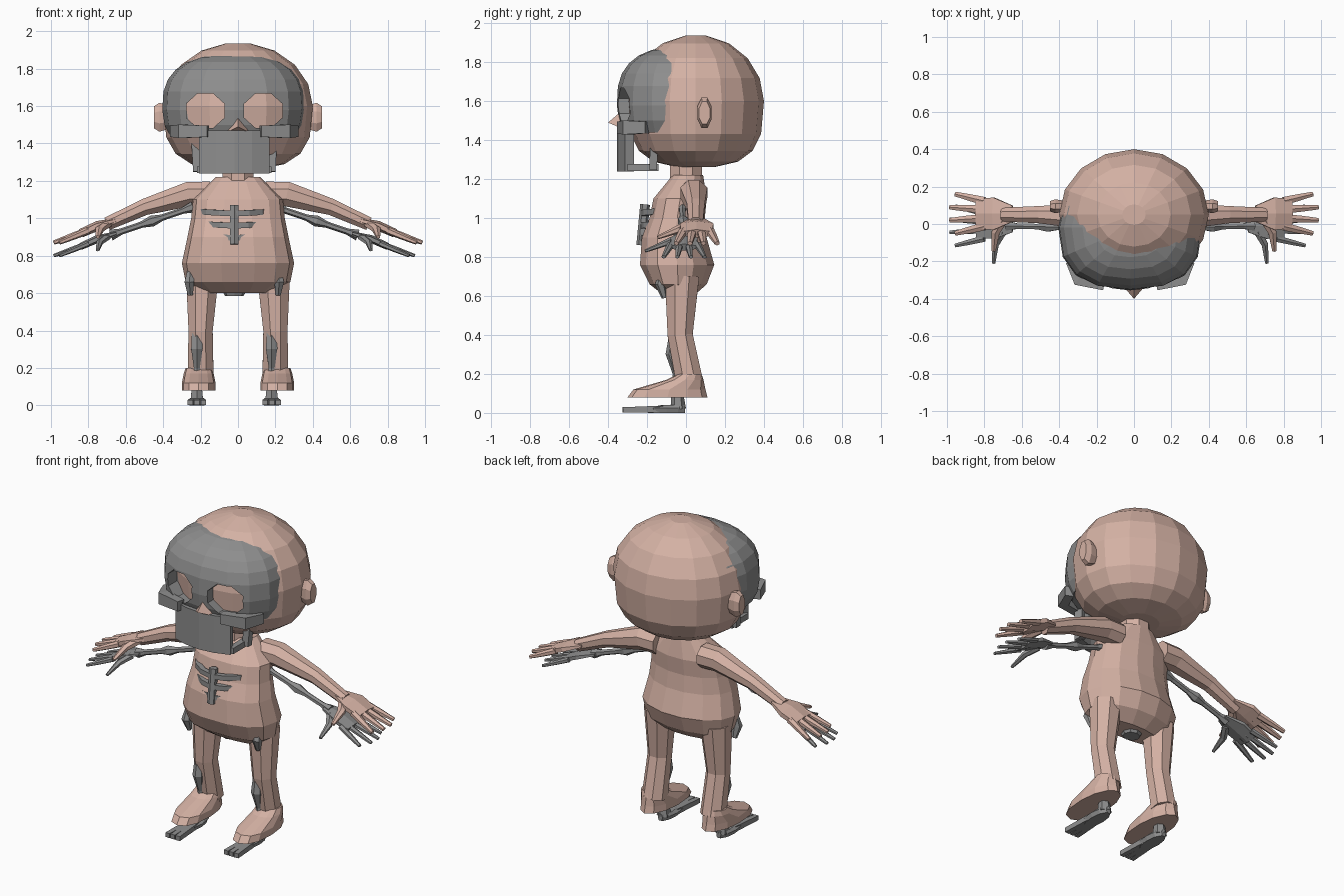
import bpy, bmesh
from math import cos, sin, pi, sqrt, copysign
from mathutils import Vector

if "Cube" in bpy.data.objects:
    bpy.data.objects.remove(bpy.data.objects["Cube"])


def make_material(name, red, green, blue):
    material = bpy.data.materials.new(name)
    material.use_nodes = True
    colour = (red, green, blue, 1)
    material.diffuse_color = colour
    material.node_tree.nodes["Principled BSDF"].inputs["Base Color"].default_value = colour
    return material


SKIN = make_material("skin", .66, .44, .37)
BONE = make_material("grey_bone", .27, .27, .27)
BONE_SHIFT = -.02  # the skeleton sits a little to one side


def finish(name, bm, material):
    """Turn a bmesh into an object of one colour."""
    bmesh.ops.recalc_face_normals(bm, faces=bm.faces)
    mesh = bpy.data.meshes.new(name)
    bm.to_mesh(mesh)
    bm.free()
    mesh.materials.append(material)
    obj = bpy.data.objects.new(name, mesh)
    bpy.context.collection.objects.link(obj)
    if material == BONE:
        obj.location.x = BONE_SHIFT
    return obj


def bridge(name, rings, material):
    """Join rings of points with quads and cap both ends."""
    bm = bmesh.new()
    loops = [[bm.verts.new(point) for point in ring] for ring in rings]
    for lower, upper in zip(loops, loops[1:]):
        for i in range(len(lower)):
            bm.faces.new((lower[i - 1], lower[i], upper[i], upper[i - 1]))
    bm.faces.new(loops[0])
    bm.faces.new(loops[-1])
    return finish(name, bm, material)


def soften(value, power):
    """Push a sine or cosine outwards to make a rounder, boxier curve."""
    return copysign(abs(value) ** (2 / power), value)


def loft(name, rows, material, centre=0, sides=12, power=2.5, mirror=1):
    """Stack rows of (height, half width, front, back); the front is boxier."""
    rings = []
    for z, half, front, back in rows:
        ring = []
        for i in range(sides):
            angle = 2 * pi * i / sides
            bulge = power if sin(angle) < 0 else 2
            x = centre + half * soften(cos(angle), bulge)
            y = (front + back) / 2 + (back - front) / 2 * soften(sin(angle), bulge)
            ring.append((mirror * x, y, z))
        rings.append(ring)
    return bridge(name, rings, material)


def ball(name, centre, radii, material, power, above, below, lowest):
    """Loft a faceted ball, with its own fullness above and below the middle."""
    rows = []
    steps = 9
    for k in range(steps):
        angle = lowest + (.45 * pi - lowest) * k / (steps - 1)
        bulge = above if angle > 0 else below
        spread = soften(cos(angle), bulge)
        depth = radii.y * spread
        rows.append((centre.z + radii.z * soften(sin(angle), bulge), radii.x * spread,
                     centre.y - depth, centre.y + depth))
    return loft(name, rows, material, sides=16, power=power)


def limb(name, path, radii, material, sides=6, mirror=1, flat=1):
    """Sweep a polygon along a path; flat is its height over its width."""
    path = [Vector((mirror * x, y, z)) for x, y, z in path]
    turn = pi / sides
    grow = sqrt(2) if sides == 4 else 1
    rings = []
    for k, point in enumerate(path):
        along = (path[min(k + 1, len(path) - 1)] - path[max(k - 1, 0)]).normalized()
        guide = Vector((0, 1, 0)) if abs(along.z) > .8 else Vector((0, 0, 1))
        across = along.cross(guide).normalized()
        over = across.cross(along) * flat
        ring = []
        for i in range(sides):
            angle = turn * (2 * i + 1)
            ring.append(point + grow * radii[k] * (across * cos(angle) + over * sin(angle)))
        rings.append(ring)
    return bridge(name, rings, material)


def hand(prefix, wrist, material, girth, mirror):
    """Palm, four fanned fingers and a thumb, all placed from the wrist."""
    def digit(name, path, radii, flat=.8):
        points = [wrist + Vector(step) for step in path]
        limb(prefix + name, points, [girth * r for r in radii], material, mirror=mirror, flat=flat)

    digit("palm", [(-.03, 0, .01), (.07, 0, -.02), (.16, 0, -.06)], (.05, .1, .09), .26)
    for k in range(4):
        fan = k - 1.5
        root = Vector((.12, .045 * fan, -.045))
        tip = Vector((.32 - .03 * abs(fan), .07 * fan, -.11))
        digit("finger", [root, root.lerp(tip, .5), tip], (.025, .021, .014))
    digit("thumb", [(.02, -.03, -.01), (.06, -.1, -.04), (.07, -.2, -.08)], (.03, .025, .012))


# head, neck and torso
ball("head", Vector((0, .05, 1.6)), Vector((.4, .35, .34)), SKIN, 2, 2, 3, -.45 * pi)
limb("neck", [(0, 0, 1.18), (0, 0, 1.28)], (.09, .09), SKIN, 8)
loft("torso", [(.6, .2, -.11, .04), (.66, .28, -.19, .11), (.76, .3, -.24, .15), (.9, .27, -.23, .11),
               (1, .25, -.19, .1), (1.1, .24, -.17, .11), (1.22, .12, -.07, .09)], SKIN, sides=14)

# nose: a small pyramid
bm = bmesh.new()
for corner in ((0, -.33, 1.55), (.06, -.33, 1.46), (-.06, -.33, 1.46), (0, -.4, 1.49)):
    bm.verts.new(corner)
bmesh.ops.convex_hull(bm, input=bm.verts)
finish("nose", bm, SKIN)

# skull with two cut eye sockets
skull = ball("skull", Vector((0, -.02, 1.6)), Vector((.385, .335, .28)), BONE, 2.5, 2.5, 2.5, -pi / 6)
for side in (1, -1):
    cutter = limb("socket_cutter", [(.155, -.5, 1.575), (.155, -.2, 1.575)], (.11, .11), BONE, 8, side, .9)
    cutter.hide_render = True
    socket = skull.modifiers.new("socket", "BOOLEAN")
    socket.object = cutter
    socket.solver = "EXACT"
    bpy.context.view_layer.update()
    with bpy.context.temp_override(object=skull, active_object=skull, selected_objects=[skull]):
        bpy.ops.object.modifier_apply(modifier=socket.name)
    bpy.data.objects.remove(cutter)

# jaw plate curving round the mouth
limb("jaw", [(.09 * k, .01 * k * k - .33, 1.355) for k in range(-2, 3)], [.025] * 5, BONE, 4, flat=4.6)

# rib cage and pelvis
limb("breastbone", [(0, -.21, 1.07), (0, -.23, .86)], (.025, .025), BONE)
for row in range(3):
    reach = .2 - .015 * row
    height = 1.025 - .065 * row
    turns = [pi * k / 8 for k in range(-4, 5)]
    arc = [(reach * sin(a), -.02 - .2 * cos(a), height + .01 * abs(a)) for a in turns]
    limb("rib", arc, [.015] * len(arc), BONE, 4)
loft("pelvis", [(.585, .05, -.09, 0), (.66, .09, -.12, .05)], BONE, sides=8)

for side, prefix in ((1, "left_"), (-1, "right_")):
    def part(name, path, radii, material, sides=6, flat=1):
        limb(prefix + name, path, radii, material, sides, side, flat)

    part("ear", [(x, .095, 1.54) for x in (.36, .42, .45)], (.03, .04, .03), SKIN, 8, 2.1)

    # leg and foot
    part("leg", [(.19, -.02, .7), (.2, -.03, .4), (.2, .02, .15)], (.095, .07, .075), SKIN, 8)
    loft(prefix + "foot", [(.2, .07, -.04, .08), (.17, .08, -.1, .09), (.12, .09, -.27, .1),
                           (.08, .09, -.3, .11)], SKIN, .21, mirror=side)

    # arm and hand
    part("arm", [(.15, .04, 1.13), (.26, .04, 1.13), (.5, .05, 1.06), (.7, .05, .97)],
         (.075, .075, .05, .04), SKIN, 8, .95)
    hand(prefix + "hand_", Vector((.68, .055, .98)), SKIN, 1, side)

    # cheekbone and back of the jaw
    part("cheekbone", [(.14, -.33, 1.465), (.28, -.3, 1.465), (.32, -.2, 1.465)], (.025, .03, .025), BONE, 4, 1.2)
    part("jaw_bar", [(.18, -.3, 1.26), (.18, -.14, 1.26)], (.018, .018), BONE, 4)
    part("jaw_hinge", [(.2, -.17, 1.25), (.21, -.16, 1.42)], (.02, .02), BONE, 4)

    # arm bones with knobbly joints, and the bony hand
    shoulder, wrist = Vector((.22, -.02, 1.06)), Vector((.66, -.01, .91))
    part("arm_bones", [shoulder.lerp(wrist, k / 8) for k in range(9)],
         [.017 if k % 4 else .03 for k in range(9)], BONE)
    hand(prefix + "bone_hand_", wrist, BONE, .8, side)

    # hip, shin and foot bones
    part("hip_bone", [(.235, -.12, .73), (.24, -.13, .66), (.235, -.11, .59)], (.015, .03, .015), BONE)
    part("shin_bone", [(.2, -.03, .6), (.2, -.07, .3), (.2, -.05, .2), (.2, -.04, .02)],
         (.02, .035, .018, .04), BONE)
    loft(prefix + "foot_bone", [(0, .04, -.2, 0), (.025, .05, -.2, 0), (.04, .035, -.13, 0)], BONE, .2, 10,
         mirror=side)
    for fan in (-1, 0, 1):
        part("toe_bone", [(.2 + .02 * fan, -.12, .02), (.2 + .035 * fan, -.325, .015)], (.017, .014), BONE, 4)
